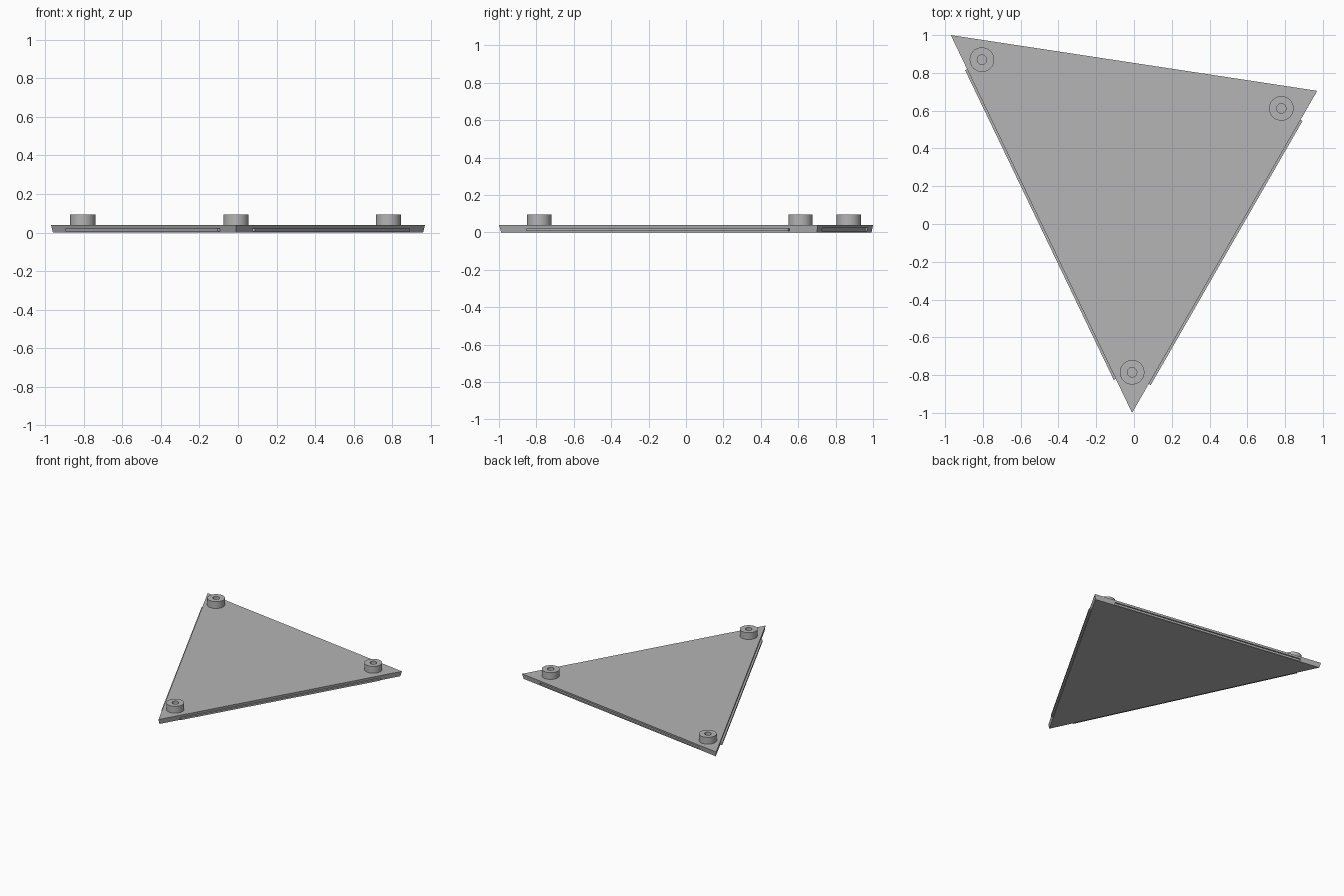
import bpy, bmesh
from math import pi, atan2
from mathutils import Vector, Matrix

if "Cube" in bpy.data.objects:
    bpy.data.objects.remove(bpy.data.objects["Cube"])

THICK = 0.04
BACK_RIGHT = Vector((-0.97, 1.0, 0))
BACK_LEFT = Vector((0.97, 0.705, 0))
FRONT = Vector((-0.01, -1.0, 0))

grey = bpy.data.materials.new("plain_grey")
grey.use_nodes = True
grey.diffuse_color = (0.46, 0.46, 0.46, 1)
grey.node_tree.nodes["Principled BSDF"].inputs["Base Color"].default_value = grey.diffuse_color


def add_object(name, bm):
    bmesh.ops.recalc_face_normals(bm, faces=bm.faces)
    mesh = bpy.data.meshes.new(name)
    bm.to_mesh(mesh)
    bm.free()
    mesh.materials.append(grey)
    obj = bpy.data.objects.new(name, mesh)
    bpy.context.collection.objects.link(obj)
    return obj


def edge_bar(name, start, end, inner, outer, low, high):
    """Bar running along the middle of a plate edge, offset outward from it."""
    along = end - start
    middle = (start + end) / 2
    out = Vector((along.y, -along.x, 0)).normalized()
    if out.dot(middle) < 0:
        out = -out
    centre = middle + out * (inner + outer) / 2
    centre.z = (low + high) / 2
    bm = bmesh.new()
    size = Matrix.Diagonal((along.length * 0.82, outer - inner, high - low, 1))
    turn = Matrix.Rotation(atan2(along.y, along.x), 4, "Z")
    bmesh.ops.create_cube(bm, size=1, matrix=Matrix.Translation(centre) @ turn @ size)
    return add_object(name, bm)


# Triangular plate, slightly narrower at the bottom
bm = bmesh.new()
corners = (BACK_RIGHT, FRONT, BACK_LEFT)
top = [bm.verts.new((p.x, p.y, THICK)) for p in corners]
bottom = [bm.verts.new((p.x * 0.99, p.y * 0.99 + 0.002, 0)) for p in corners]
bm.faces.new(top)
bm.faces.new(bottom[::-1])
for i in range(3):
    j = (i + 1) % 3
    bm.faces.new((top[i], bottom[i], bottom[j], top[j]))
plate = add_object("plate", bm)

# Slot in the back edge
cutter = edge_bar("slot_cutter", BACK_RIGHT, BACK_LEFT, -0.014, 0.03, 0.006, 0.024)
cutter.hide_render = True
cutter.hide_viewport = True
cutter.display_type = "WIRE"
cut = plate.modifiers.new("back_slot", "BOOLEAN")
cut.operation = "DIFFERENCE"
cut.solver = "EXACT"
cut.object = cutter

# Tongues on the two long edges
edge_bar("right_tongue", BACK_RIGHT, FRONT, -0.02, 0.012, 0.006, 0.02)
edge_bar("left_tongue", BACK_LEFT, FRONT, -0.02, 0.012, 0.006, 0.02)


# Hollow round bosses, one per corner
def boss(name, x, y):
    bm = bmesh.new()
    profile = [(0.065, THICK), (0.065, 0.095), (0.025, 0.095), (0.025, THICK)]
    verts = [bm.verts.new((r, 0, z)) for r, z in profile]
    edges = [bm.edges.new(pair) for pair in zip(verts, verts[1:])]
    bmesh.ops.spin(bm, geom=verts + edges, axis=(0, 0, 1), cent=(0, 0, 0),
                   angle=2 * pi, steps=40, use_merge=True)
    bmesh.ops.remove_doubles(bm, verts=bm.verts, dist=0.0001)
    obj = add_object(name, bm)
    obj.location = (x, y, 0)
    bpy.ops.object.select_all(action="DESELECT")
    obj.select_set(True)
    bpy.context.view_layer.objects.active = obj
    bpy.ops.object.shade_smooth_by_angle()


boss("back_right_boss", -0.805, 0.87)
boss("back_left_boss", 0.78, 0.612)
boss("front_boss", -0.01, -0.785)
